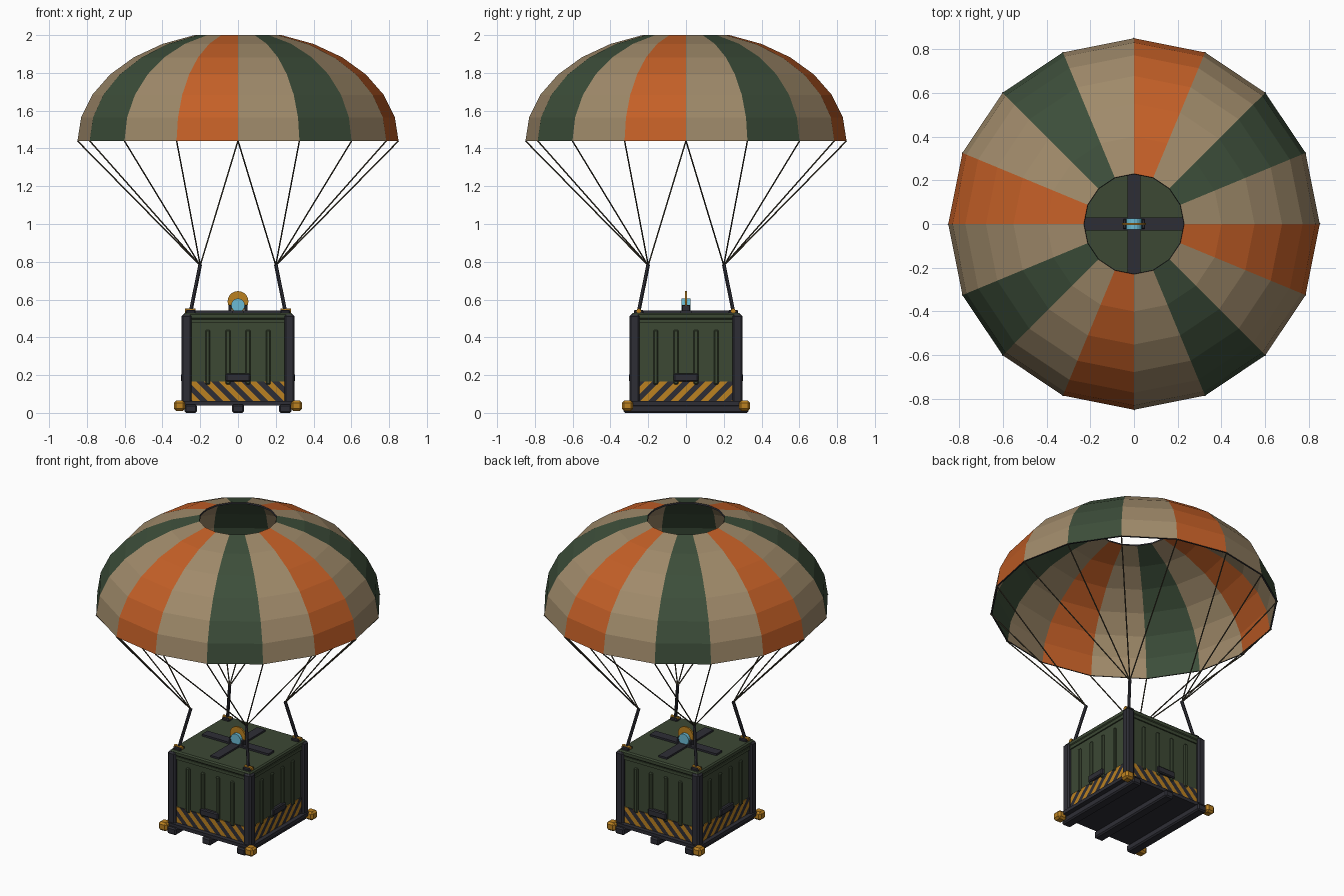
import bpy, bmesh, math
from mathutils import Vector, Matrix

cube = bpy.data.objects.get("Cube")
if cube:
    bpy.data.objects.remove(cube, do_unlink=True)


def material(name, r, g, b):
    m = bpy.data.materials.new(name)
    m.use_nodes = True
    m.diffuse_color = (r, g, b, 1)
    m.node_tree.nodes["Principled BSDF"].inputs["Base Color"].default_value = (r, g, b, 1)
    return m


TAN = material("tan cloth", .35, .255, .145)
ORANGE = material("orange cloth", .55, .115, .02)
GREEN = material("dark green cloth", .046, .076, .042)
OLIVE = material("crate green", .045, .065, .034)
DARK = material("dark metal", .027, .027, .036)
AMBER = material("amber paint", .50, .22, .015)
CYAN = material("cyan lens", .15, .50, .66)
CORD = material("cord", .06, .05, .03)


def make(name, bm, *mats):
    me = bpy.data.meshes.new(name)
    bm.to_mesh(me)
    bm.free()
    ob = bpy.data.objects.new(name, me)
    bpy.context.collection.objects.link(ob)
    for m in mats:
        me.materials.append(m)
    return ob


def box(name, mat, lo, hi, bevel=0):
    lo, hi = Vector(lo), Vector(hi)
    bm = bmesh.new()
    bmesh.ops.create_cube(bm, size=1)
    bmesh.ops.scale(bm, vec=hi - lo, verts=bm.verts)
    bmesh.ops.translate(bm, vec=(lo + hi) / 2, verts=bm.verts)
    if bevel:
        bmesh.ops.bevel(bm, geom=bm.edges[:], offset=bevel, segments=1, affect='EDGES')
    return make(name, bm, mat)


def rod(name, mat, a, b, radius, sides):
    a, b = Vector(a), Vector(b)
    d = b - a
    bm = bmesh.new()
    bmesh.ops.create_cone(bm, cap_ends=True, segments=sides, radius1=radius,
                          radius2=radius, depth=d.length)
    rot = d.to_track_quat('Z', 'Y').to_matrix().to_4x4()
    bmesh.ops.transform(bm, matrix=Matrix.Translation((a + b) / 2) @ rot, verts=bm.verts)
    return make(name, bm, mat)


# Canopy: sixteen gores on a flattened dome with a vent at the top
GORES, RINGS, RADIUS, RIM_Z = 16, 6, .85, 1.44
TOP = math.acos(.23 / RADIUS)
HEIGHT = (2 - RIM_Z) / math.sin(TOP)


def dome(i, j):
    a, t = math.tau * i / GORES, TOP * j / RINGS
    r = RADIUS * math.cos(t)
    return Vector((r * math.cos(a), r * math.sin(a), RIM_Z + HEIGHT * math.sin(t)))


bm = bmesh.new()
grid = [[bm.verts.new(dome(i, j)) for j in range(RINGS + 1)] for i in range(GORES)]
for i in range(GORES):
    p, q = grid[i], grid[(i + 1) % GORES]
    for j in range(RINGS):
        f = bm.faces.new((p[j], q[j], q[j + 1], p[j + 1]))
        f.material_index = (0, 1, 0, 2)[i % 4]
canopy = make("canopy", bm, TAN, GREEN, ORANGE, DARK)
hem = canopy.modifiers.new("cloth thickness", 'SOLIDIFY')
hem.thickness = .01
hem.offset = -1
hem.material_offset_rim = 3

# Suspension lines, four to each riser, and the risers
for i in range(GORES):
    mid = math.tau * (i // 4 + .5) / 4
    node = Vector((math.copysign(.2, math.cos(mid)), math.copysign(.2, math.sin(mid)), .78))
    rod("suspension_line", CORD, node, dome(i, 0), .004, 5)

for sx in (-1, 1):
    for sy in (-1, 1):
        def corner(name, mat, a, b, z0, z1, bevel):
            xs, ys = sorted((sx * a, sx * b)), sorted((sy * a, sy * b))
            box(name, mat, (xs[0], ys[0], z0), (xs[1], ys[1], z1), bevel)
        rod("riser", DARK, (sx * .25, sy * .25, .54), (sx * .2, sy * .2, .785), .01, 6)
        corner("corner_post", DARK, .245, .3, .05, .52, .01)
        corner("corner_bumper", AMBER, .28, .34, .01, .065, .012)
        corner("lashing_block", DARK, .225, .275, .52, .545, .005)
        rod("lashing_pin", AMBER, (sx * .225, sy * .25, .54), (sx * .28, sy * .25, .54), .013, 8)

# Crate body, lid and pallet
box("crate_body", OLIVE, (-.28, -.28, .05), (.28, .28, .51))
box("lid", OLIVE, (-.29, -.29, .495), (.29, .29, .53), .008)
box("pallet_deck", DARK, (-.31, -.31, .04), (.31, .31, .062))
for x in (-.25, 0, .25):
    box("pallet_runner", DARK, (x - .032, -.33, .0), (x + .032, .33, .045), .008)
box("lid_strap_x", DARK, (-.24, -.03, .525), (.24, .03, .542))
box("lid_strap_y", DARK, (-.03, -.24, .525), (.03, .24, .541))


# Striped warning plate, cut along slanted lines
def warning_plate(slant):
    pitch, z0, z1 = .04, .064, .165
    bm = bmesh.new()
    bmesh.ops.create_cube(bm, size=1)
    bmesh.ops.scale(bm, vec=(.49, .006, z1 - z0), verts=bm.verts)
    bmesh.ops.translate(bm, vec=(0, -.282, (z0 + z1) / 2), verts=bm.verts)
    normal = Vector((1, 0, slant))
    for k in range(-10, 11):
        bmesh.ops.bisect_plane(bm, geom=bm.verts[:] + bm.edges[:] + bm.faces[:],
                               plane_co=(k * pitch, 0, z0), plane_no=normal)
    for f in bm.faces:
        c = f.calc_center_median()
        f.material_index = math.floor((c.x + slant * (c.z - z0)) / pitch) % 2
    return make("warning_plate", bm, AMBER, DARK)


# The four sides repeat: ribs, handle and warning plate
for k in range(4):
    side = [warning_plate(-1 if k % 2 else 1)]
    for x in (-.16, -.053, .053, .16):
        side.append(box("panel_rib", OLIVE, (x - .013, -.292, .15), (x + .013, -.275, .44), .006))
    side.append(box("side_handle", DARK, (-.065, -.302, .165), (.065, -.275, .208), .006))
    side.append(box("top_rail", OLIVE, (-.245, -.288, .475), (.245, -.275, .495)))
    for ob in side:
        ob.data.transform(Matrix.Rotation(k * math.pi / 2, 4, 'Z'))

# Beacon on the lid
lens = rod("beacon_lens", CYAN, (0, -.025, .57), (0, .025, .57), .036, 16)
guard = rod("beacon_disc", AMBER, (0, -.005, .59), (0, .005, .59), .055, 20)
for s in (-1, 1):
    box("beacon_bracket", DARK, (s * .043 - .008, -.022, .53), (s * .043 + .008, .022, .572), .003)
